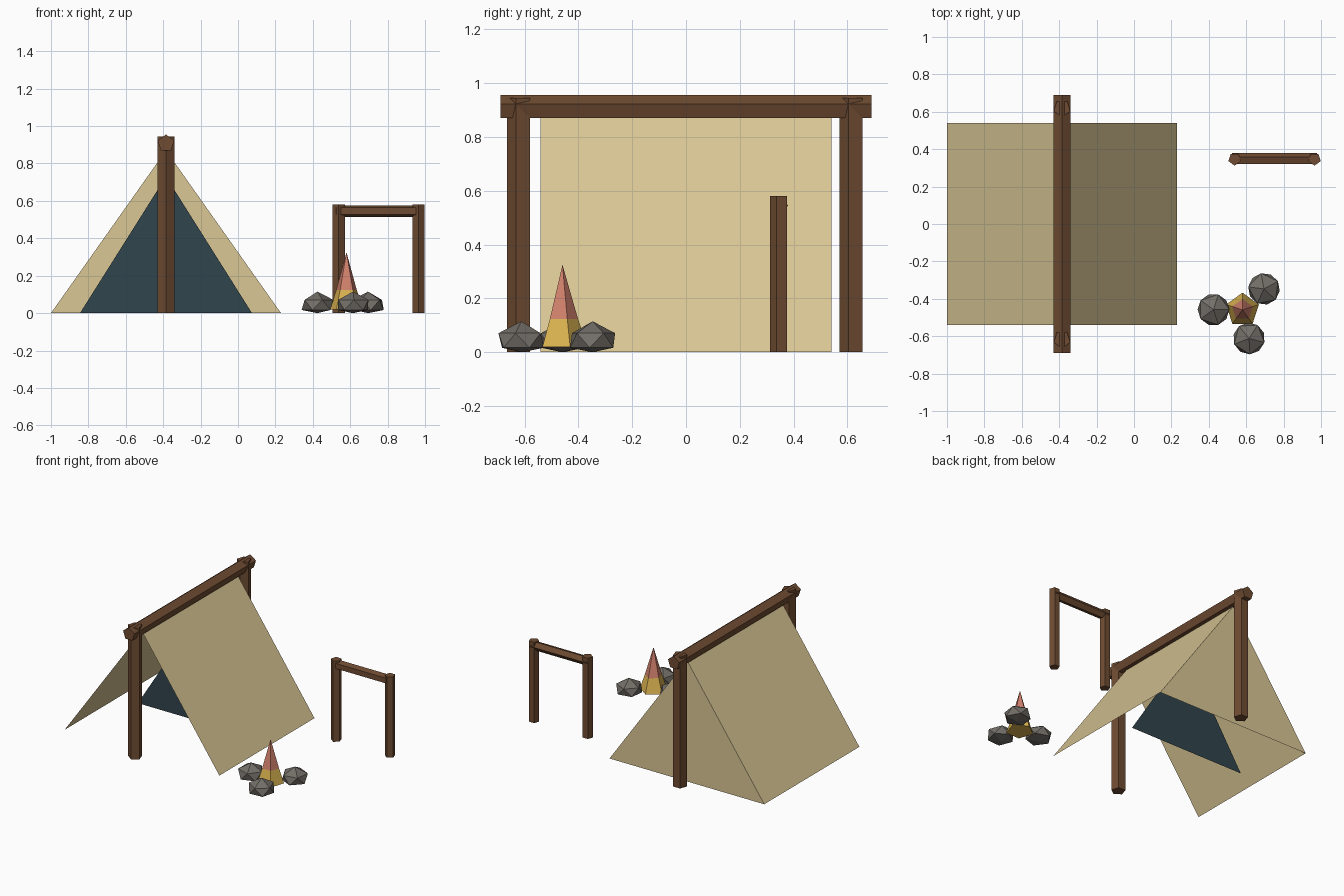
import bpy
import bmesh
import math
from mathutils import Vector, Matrix

cube = bpy.data.objects.get("Cube")
if cube:
    bpy.data.objects.remove(cube, do_unlink=True)


def material(name, r, g, b):
    m = bpy.data.materials.new(name)
    m.use_nodes = True
    m.diffuse_color = (r, g, b, 1)
    m.node_tree.nodes["Principled BSDF"].inputs["Base Color"].default_value = (r, g, b, 1)
    return m


canvas = material("tan canvas", 0.70, 0.57, 0.30)
cloth = material("dark blue cloth", 0.03, 0.058, 0.073)
wood = material("brown wood", 0.16, 0.072, 0.032)
stone = material("grey stone", 0.17, 0.155, 0.137)
ember = material("yellow flame", 0.70, 0.445, 0.08)
flame = material("coral flame", 0.63, 0.216, 0.15)


def finish(name, bm, *mats):
    mesh = bpy.data.meshes.new(name)
    bm.to_mesh(mesh)
    bm.free()
    for m in mats:
        mesh.materials.append(m)
    obj = bpy.data.objects.new(name, mesh)
    bpy.context.scene.collection.objects.link(obj)
    return obj


def loft(name, rings, point, mats, sides=5):
    """Join (centre, radius) rings; one corner points along 'point'."""
    bm = bmesh.new()
    u = Vector(point)
    axis = (Vector(rings[-1][0]) - Vector(rings[0][0])).normalized()
    v = axis.cross(u)
    loops = []
    for centre, r in rings:
        angles = [math.tau * i / sides for i in range(sides)]
        loops.append([bm.verts.new(Vector(centre) + r * (math.cos(a) * u + math.sin(a) * v))
                      for a in angles])
    bm.faces.new(loops[0])
    for k, (low, high) in enumerate(zip(loops, loops[1:])):
        for i in range(sides):
            j = (i + 1) % sides
            bm.faces.new((low[i], low[j], high[j], high[i])).material_index = min(k, len(mats) - 1)
    if rings[-1][1] > 0:
        bm.faces.new(loops[-1])
    bmesh.ops.remove_doubles(bm, verts=bm.verts, dist=0.0001)
    bmesh.ops.recalc_face_normals(bm, faces=bm.faces)
    return finish(name, bm, *mats)


def beam(name, start, end, r, point):
    return loft(name, [(start, r), (end, r)], point, [wood])


def sheet(name, faces, mat):
    bm = bmesh.new()
    for corners in faces:
        bm.faces.new([bm.verts.new(c) for c in corners])
    bmesh.ops.remove_doubles(bm, verts=bm.verts, dist=0.0001)
    return finish(name, bm, mat)


# Tent canvas: two sloping sides and a closed back
mid, half, depth, peak = -0.385, 0.615, 0.54, 0.87
left, right = mid + half, mid - half
sheet("tent_canvas", [
    [(left, -depth, 0), (left, depth, 0), (mid, depth, peak), (mid, -depth, peak)],
    [(right, depth, 0), (right, -depth, 0), (mid, -depth, peak), (mid, depth, peak)],
    [(left, depth, 0), (right, depth, 0), (mid, depth, peak)],
], canvas)

# Dark curtain inside the tent
sheet("inner_curtain",
      [[(mid - 0.46, 0.07, 0), (mid + 0.46, 0.07, 0), (mid, 0.07, 0.73)]], cloth)

# Tent frame
beam("ridge_pole", (mid, -0.69, 0.908), (mid, 0.69, 0.908), 0.047, (0, 0, 1))
for name, y in (("front_tent_post", -0.618), ("back_tent_post", 0.618)):
    beam(name, (mid, y, 0), (mid, y, 0.945), 0.047, (0, -1, 0))

# Small drying rack
for name, x in (("right_rack_post", 0.538), ("left_rack_post", 0.965)):
    beam(name, (x, 0.347, 0), (x, 0.347, 0.58), 0.035, (0, -1, 0))
beam("rack_bar", (0.525, 0.347, 0.545), (0.978, 0.347, 0.545), 0.032, (0, 1, 0))

# Campfire flame
fx, fy = 0.58, -0.459
loft("campfire_flame",
     [((fx, fy, 0.02), 0.092), ((fx, fy, 0.123), 0.058), ((fx, fy, 0.325), 0)],
     (0, 1, 0), [ember, flame])

# Stones around the fire, flatter underneath
for i, (x, y) in enumerate(((0.425, -0.458), (0.695, -0.347), (0.615, -0.612))):
    bm = bmesh.new()
    bmesh.ops.create_icosphere(bm, subdivisions=1, radius=1)
    bmesh.ops.rotate(bm, verts=bm.verts, matrix=Matrix.Rotation(0.5 * i, 3, "Z"))
    for v in bm.verts:
        height = max(0, (1 + v.co.z) / 2) ** 1.5
        v.co = (x + 0.095 * v.co.x, y + 0.095 * v.co.y, 0.115 * height)
    finish(f"fire_stone_{i + 1}", bm, stone)
